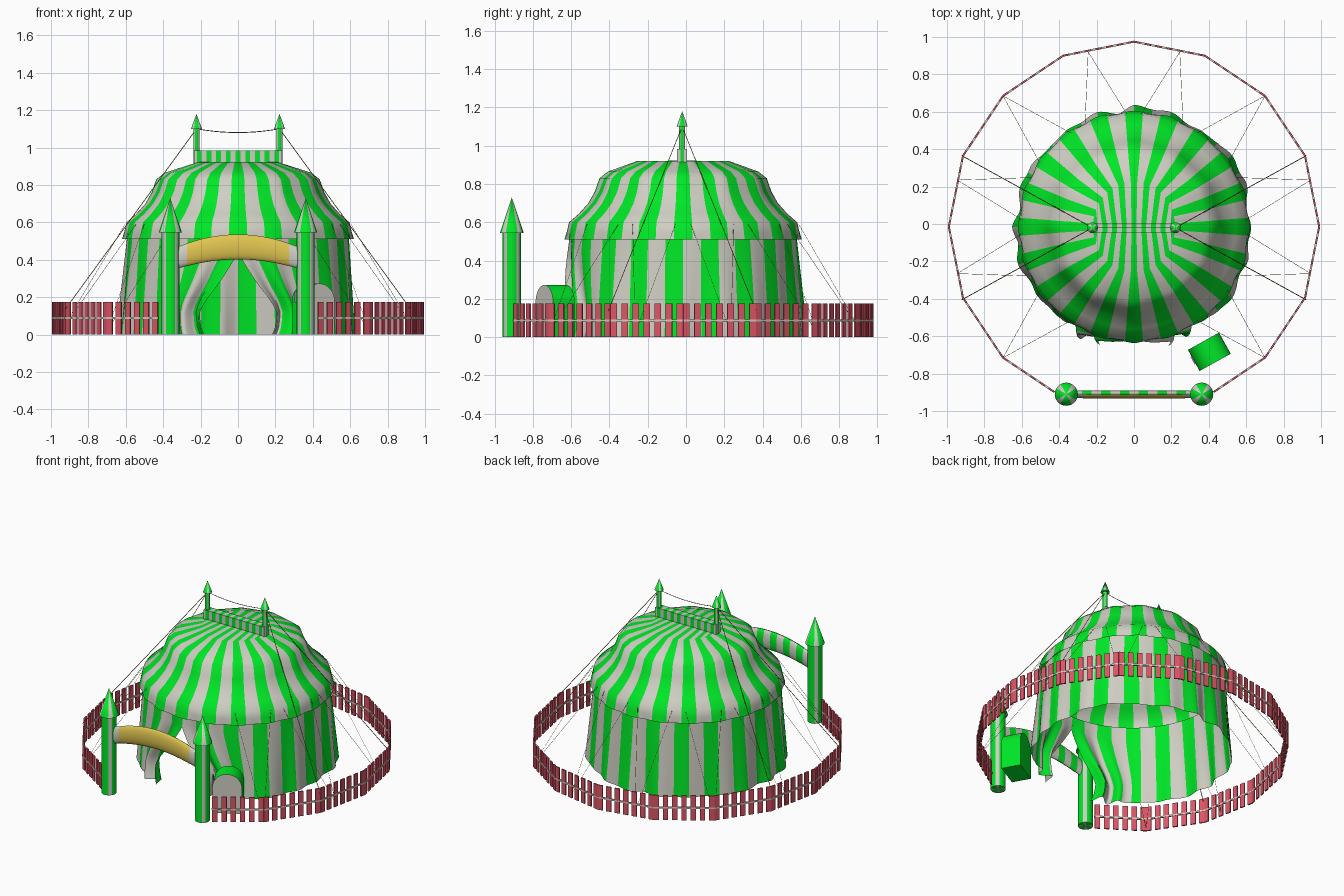
import bpy, bmesh, random
from math import sin, cos, pi, radians, degrees, atan2
from mathutils import Vector, Matrix

if "Cube" in bpy.data.objects:
    bpy.data.objects.remove(bpy.data.objects["Cube"])

random.seed(4)
CY = -0.015  # centre of the tent and fence in y


def mat(name, c):
    m = bpy.data.materials.new(name)
    m.diffuse_color = (*c, 1)
    m.use_nodes = True
    m.node_tree.nodes["Principled BSDF"].inputs["Base Color"].default_value = m.diffuse_color
    return m


PALE = mat("pale_cloth", (0.62, 0.62, 0.55))
GREEN = mat("green_cloth", (0.0, 0.8, 0.02))
RED = mat("red_wood", (0.72, 0.09, 0.13))
YELLOW = mat("yellow_sign", (0.75, 0.56, 0.08))
ROPE = mat("rope", (0.35, 0.27, 0.07))
PINK = mat("pink_board", (0.5, 0.25, 0.5))


def finish(name, bm, mats, angle=None):
    bmesh.ops.remove_doubles(bm, verts=bm.verts, dist=0.0005)
    bmesh.ops.recalc_face_normals(bm, faces=bm.faces)
    me = bpy.data.meshes.new(name)
    bm.to_mesh(me)
    bm.free()
    for m in mats:
        me.materials.append(m)
    ob = bpy.data.objects.new(name, me)
    bpy.context.collection.objects.link(ob)
    if angle:
        bpy.ops.object.select_all(action='DESELECT')
        ob.select_set(True)
        bpy.context.view_layer.objects.active = ob
        bpy.ops.object.shade_smooth_by_angle(angle=radians(angle))
    return ob


def grid(name, rows, mats, pick=lambda i, j: 0, closed=True, angle=None):
    bm = bmesh.new()
    vs = [[bm.verts.new(p) for p in r] for r in rows]
    n = len(rows[0])
    for i in range(len(rows) - 1):
        for j in range(n if closed else n - 1):
            k = (j + 1) % n
            f = bm.faces.new((vs[i][j], vs[i][k], vs[i + 1][k], vs[i + 1][j]))
            f.material_index = pick(i, j)
    return finish(name, bm, mats, angle)


def striped_lathe(name, x, y, profile):
    # 24 sides, four wide green stripes centred on the axes, narrow pale ones between
    rows = [[(x + r * cos(2 * pi * (j - 2) / 24), y + r * sin(2 * pi * (j - 2) / 24), z)
             for j in range(24)] for r, z in profile]
    grid(name, rows, [PALE, GREEN], lambda i, j: int(j % 6 < 4), angle=30)


def add_box(bm, centre, size, rot=0):
    m = Matrix.Translation(centre) @ Matrix.Rotation(rot, 4, 'Z') @ Matrix.Diagonal((*size, 1))
    return bmesh.ops.create_cube(bm, size=1, matrix=m)


def ropes(name, paths, r):
    cu = bpy.data.curves.new(name, 'CURVE')
    cu.dimensions = '3D'
    cu.bevel_depth = r
    cu.bevel_resolution = 0
    for path in paths:
        s = cu.splines.new('POLY')
        s.points.add(len(path) - 1)
        for p, q in zip(s.points, path):
            p.co = (*q, 1)
    cu.materials.append(ROPE)
    bpy.context.collection.objects.link(bpy.data.objects.new(name, cu))


def lerp_table(t, table):
    for (a, va), (b, vb) in zip(table, table[1:]):
        if t <= b:
            return va + (vb - va) * (t - a) / (b - a)
    return table[-1][1]


def polar(r, phi, z):
    # phi in degrees, counted from the front (-y)
    a = radians(phi - 90)
    return (r * cos(a), CY + r * sin(a), z)


# Roof: eave valance, concave sweep, twelve-sided shoulder, flat crown into the ridge
N = 120
phis = [(j - 1.5) * 360 / N for j in range(N)]
rows = []
for r, z, flat in [(0.615, 0.51, 0), (0.608, 0.55, 0), (0.596, 0.6, 0), (0.545, 0.645, 0.2),
                   (0.497, 0.7, 0.5), (0.464, 0.76, 0.8), (0.44, 0.83, 1), (0.395, 0.865, 1)]:
    wob = 0.006 if z < 0.53 else 0
    rows.append([polar(r * (1 - flat + flat * cos(pi / 12) / cos(radians(p % 30 - 15)))
                       + wob * cos(radians(20 * p)), p, z) for p in phis])
rows.append([(0.22 * sin(radians(p)), CY - 0.24 * cos(radians(p)), 0.92) for p in phis])


def ridge_x(p):
    # stripes spread evenly on the ridge, the outermost fan out from its ends
    p = (p + 180) % 360 - 180
    q = p if abs(p) <= 90 else (180 - abs(p)) * (1 if p > 0 else -1)
    return 0.22 * max(-1, min(1, q / 76.5))


rows.append([(ridge_x(p), CY, 0.922) for p in phis])
grid("roof", rows, [PALE, GREEN], lambda i, j: (j // 3 + 1) % 2, angle=40)

# Wall: hanging folds, gathered aside around the front doorway
OPEN = [(0, 16), (0.05, 18), (0.12, 18.5), (0.18, 16), (0.25, 11), (0.32, 6.5), (0.41, 1.5), (0.44, 0)]
COLS = 200
fold = [random.uniform(-1, 1) for _ in range(49)]
rows = []
for z in (0, 0.04, 0.08, 0.12, 0.16, 0.2, 0.25, 0.3, 0.36, 0.41, 0.44, 0.48, 0.53):
    row = []
    gap = lerp_table(z, OPEN)
    t = 1 - z / 0.53
    for j in range(COLS + 1):
        p = 360 * j / COLS
        d = min(p, 360 - p)
        q = gap + d * (45 - gap) / 45 if d < 45 else d
        k = j / COLS * 48
        w = fold[int(k)] * (1 - k % 1) + fold[min(int(k) + 1, 48)] * (k % 1)
        r = 0.592 + 0.038 * t + t * (0.008 * cos(radians(20 * p)) + 0.018 * w)
        if d < 45:
            r += 0.035 * t * cos(radians(d * 24)) * (1 - d / 45)
        row.append(polar(r, q if p <= 180 else 360 - q, z))
    rows.append(row)
grid("tent_wall", rows, [PALE, GREEN], lambda i, j: (j // 5) % 2, closed=False, angle=60)

# Ridge beam, its stripes lined up with the roof's
bm = bmesh.new()
w = 0.44 / 17
slices = [(-0.2275, 0.015, 0), (0.2275, 0.015, 0)]
slices += [(w * (i - 8), w, (i + 1) % 2) for i in range(17)]
for x, width, m in slices:
    res = add_box(bm, (x, CY - 0.005, 0.95), (width, 0.052, 0.068))
    for f in {f for v in res['verts'] for f in v.link_faces}:
        f.material_index = m
finish("ridge_beam", bm, [PALE, GREEN])

# Roof poles and gate towers
for s, side in ((-1, "left"), (1, "right")):
    striped_lathe(side + "_roof_pole", s * 0.222, CY - 0.005,
                  [(0, 0.9), (0.016, 0.9), (0.016, 1.1), (0.029, 1.1), (0, 1.18)])
    striped_lathe(side + "_gate_tower", s * 0.362, -0.91,
                  [(0, 0), (0.048, 0), (0.048, 0.545), (0.062, 0.545), (0, 0.73)])


# Gate arch of rounded section, with a yellow panel wrapped on its front
def arch(name, half, ry, grow, a0, a1, mats, pick, closed):
    n, m = 26, 16
    rows = []
    for i in range(n + 1):
        x = -half + 2 * half * i / n
        k = 1 - (x / 0.33) ** 2
        lo, hi = 0.35 + 0.052 * k - grow, 0.465 + 0.07 * k + grow
        angles = [radians(a0 + (a1 - a0) * j / m) for j in range(m if closed else m + 1)]
        rows.append([(x, -0.91 - ry * cos(a), (lo + hi) / 2 + (hi - lo) / 2 * sin(a)) for a in angles])
    grid(name, rows, mats, pick, closed, 40)


arch("gate_arch", 0.33, 0.02, 0, 0, 360, [PALE, GREEN],
     lambda i, j: (i // 2) % 2 if 3 < j < 12 or 2 < i < 23 else 0, True)
arch("gate_sign", 0.272, 0.023, 0.001, -82, 82, [YELLOW], lambda i, j: 0, False)

# Picket fence on sixteen sides, open at the gate, pickets meeting at the corners
corners = [Vector(polar(0.99, 22.5 * (k + 1), 0)) for k in range(15)]
pickets, rail = bmesh.new(), bmesh.new()
PW = 0.034
for e, (a, b) in enumerate(zip(corners, corners[1:])):
    d = b - a
    rot = atan2(d.y, d.x)
    for i in range(7):
        if (e == 0 and i == 0) or (e == 13 and i == 6):
            continue
        c = a + d.normalized() * (PW / 2 + (d.length - PW) * i / 6)
        add_box(pickets, (c.x, c.y, 0.088), (PW, 0.009, 0.173), rot)
    t0, t1 = (1 / 7 if e == 0 else 0), (6 / 7 if e == 13 else 1)
    c = a + d * (t0 + t1) / 2
    add_box(rail, (c.x, c.y, 0.088), (d.length * (t1 - t0), 0.0105, 0.01), rot)
finish("fence_pickets", pickets, [RED])
finish("fence_rail", rail, [PALE])

# Guy ropes: pole tops and eave down to pegs along the fence
high, low = [], []
for s in (-1, 1):
    top = (s * 0.222, CY - 0.005, 1.1)
    for x, y in ((0.92, 0.365), (0.92, -0.405)):
        high.append([top, (s * x, y, 0.14)])
    for x, y in ((0.945, 0.235), (0.945, -0.265), (0.7, 0.685), (0.7, -0.715), (0.245, 0.92)):
        phi = degrees(atan2(y - CY, x)) + 90
        for da in (-11, 11):
            ex, ey, ez = polar(0.605, phi + da, 0.59)
            low.append([(s * ex, ey, ez), (s * x, y, 0.02)])
high.append([(-0.222 + 0.444 * i / 10, CY - 0.005, 1.08 + 0.02 * (i / 5 - 1) ** 2) for i in range(11)])
ropes("main_ropes", high, 0.0022)
ropes("eave_ropes", low, 0.001)

# Ticket booth: barrel-topped block turned toward the gate
outline = [(-0.095, 0)] + [(-0.095 * cos(pi * i / 16), 0.178 + 0.095 * sin(pi * i / 16))
                           for i in range(17)] + [(0.095, 0)]
bm = bmesh.new()
M = Matrix.Translation((0.402, -0.682, 0)) @ Matrix.Rotation(radians(29), 4, 'Z')
ends = [[bm.verts.new(M @ Vector((x, y, z))) for x, z in outline] for y in (-0.066, 0.063)]
m = len(outline)
for j in range(m):
    k = (j + 1) % m
    bm.faces.new((ends[0][j], ends[0][k], ends[1][k], ends[1][j])).material_index = 1
bm.faces.new(ends[0])
bm.faces.new(ends[1]).material_index = 1
finish("ticket_booth", bm, [PALE, GREEN], angle=30)

# Small board on the booth's side
bm = bmesh.new()
add_box(bm, M @ Vector((-0.097, 0, 0.2)), (0.008, 0.045, 0.06), radians(29))
finish("booth_board", bm, [PINK])
